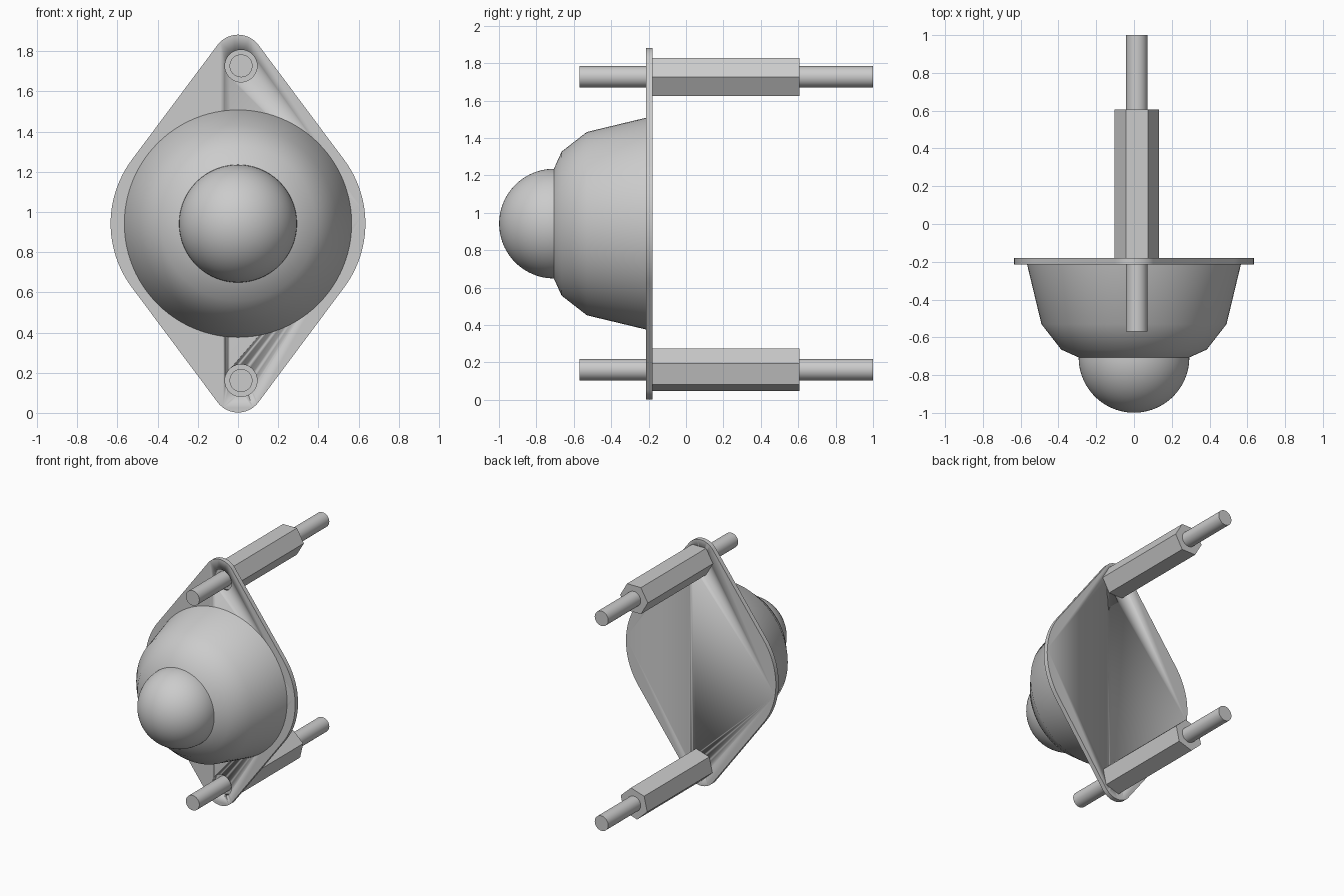
import bpy, bmesh, math

if "Cube" in bpy.data.objects:
    bpy.data.objects.remove(bpy.data.objects["Cube"], do_unlink=True)

MID = 0.942          # height of the dome axis
BOLT_X = 0.015       # bolts sit slightly off centre
BOLTS = {"upper": (1.727, 0), "lower": (0.161, 17)}   # height, hex turn

grey = bpy.data.materials.new("plain grey")
grey.use_nodes = True
grey.diffuse_color = (0.6, 0.6, 0.6, 1)
grey.node_tree.nodes["Principled BSDF"].inputs["Base Color"].default_value = grey.diffuse_color


def finish(name, bm):
    bmesh.ops.recalc_face_normals(bm, faces=bm.faces)
    mesh = bpy.data.meshes.new(name)
    bm.to_mesh(mesh)
    bm.free()
    mesh.materials.append(grey)
    obj = bpy.data.objects.new(name, mesh)
    bpy.context.collection.objects.link(obj)
    bpy.ops.object.select_all(action="DESELECT")
    obj.select_set(True)
    bpy.context.view_layer.objects.active = obj
    bpy.ops.object.shade_smooth_by_angle(angle=math.radians(32))
    return obj


def arc(cx, cz, r, start, end, n):
    angles = [math.radians(start + (end - start) * i / n) for i in range(n + 1)]
    return [(cx + r * math.cos(a), cz + r * math.sin(a)) for a in angles]


def prism(name, outline, y0, y1):
    bm = bmesh.new()
    face = bm.faces.new([bm.verts.new((x, y0, z)) for x, z in outline])
    out = bmesh.ops.extrude_face_region(bm, geom=[face], use_keep_orig=True)
    verts = [v for v in out["geom"] if isinstance(v, bmesh.types.BMVert)]
    bmesh.ops.translate(bm, verts=verts, vec=(0, y1 - y0, 0))
    return finish(name, bm)


def lathe(name, profile, steps=96):
    bm = bmesh.new()
    verts = [bm.verts.new((r, y, MID)) for r, y in profile]
    edges = [bm.edges.new(pair) for pair in zip(verts, verts[1:])]
    bmesh.ops.spin(bm, geom=verts + edges, cent=(0, 0, MID), axis=(0, 1, 0),
                   angle=math.tau, steps=steps)
    bmesh.ops.remove_doubles(bm, verts=bm.verts, dist=0.0005)
    return finish(name, bm)


# Mounting plate: a rounded diamond made of four tangent arcs
T = 36.6
outline = (arc(0.104, MID, 0.53, -T, T, 24)
           + arc(0, 1.755, 0.127, T, 180 - T, 24)
           + arc(-0.104, MID, 0.53, 180 - T, 180 + T, 24)
           + arc(0, 0.129, 0.127, 180 + T, 360 - T, 24))
plate = prism("mounting_plate", outline, -0.215, -0.18)

# Clearance holes through the plate
for z, turn in BOLTS.values():
    cutter = prism("hole_cutter", arc(BOLT_X, z, 0.08, 0, 360, 40)[:-1], -0.3, -0.1)
    cutter.hide_render = True
    cut = plate.modifiers.new("hole", "BOOLEAN")
    cut.operation, cut.solver, cut.object = "DIFFERENCE", "EXACT", cutter
    bpy.context.view_layer.objects.active = plate
    bpy.ops.object.modifier_apply(modifier=cut.name)
    bpy.data.objects.remove(cutter, do_unlink=True)

# Threaded rods and hexagonal standoffs
for side, (z, turn) in BOLTS.items():
    prism(side + "_rod", arc(BOLT_X, z, 0.057, 0, 360, 40)[:-1], -0.57, 1.0)
    prism(side + "_hex_standoff", arc(BOLT_X, z, 0.117, turn, turn + 360, 6)[:-1], -0.18, 0.607)

# Stepped cup and the round dome at its front
lathe("cup", [(0.567, -0.21), (0.49, -0.53), (0.385, -0.665), (0.285, -0.71)])
dome = [(r, -0.706 - d) for r, d in arc(0, 0, 0.293, 0, 90, 24)]
lathe("dome", dome)
